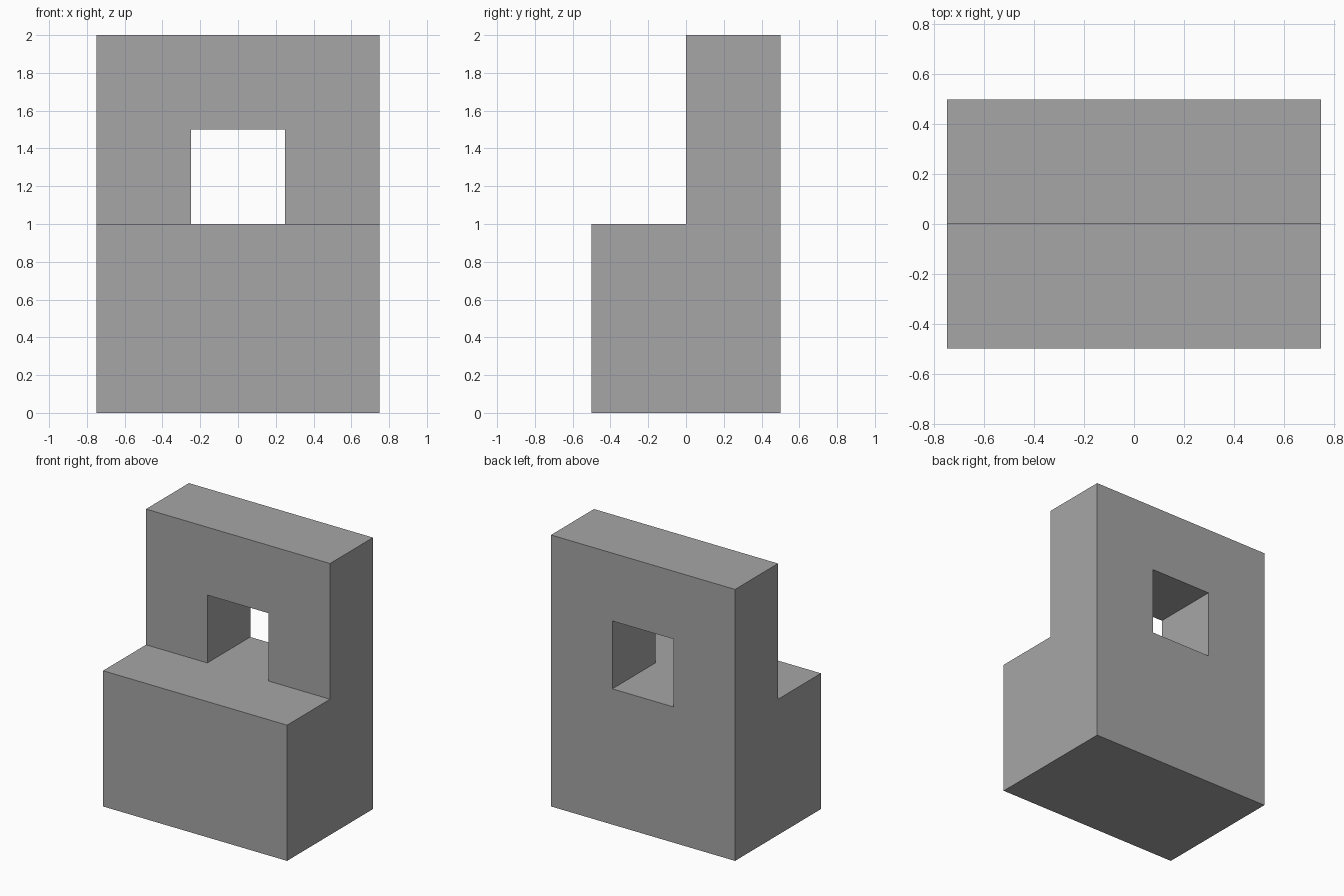
import bpy, bmesh

if "Cube" in bpy.data.objects:
    bpy.data.objects.remove(bpy.data.objects["Cube"])

# Stepped block with a square window: occupied cells on a coarse grid
xs = [-0.75, -0.25, 0.25, 0.75]
ys = [-0.5, 0.0, 0.5]
zs = [0.0, 1.0, 1.5, 2.0]


def solid(i, j, k):
    if not (0 <= i < 3 and 0 <= j < 2 and 0 <= k < 3):
        return False
    if k == 0:
        return True                      # full-depth base
    return j == 1 and (i, k) != (1, 1)   # rear wall, minus the window


bm = bmesh.new()


def add_face(cell, axis, side):
    """Outward quad on one side of a grid cell."""
    a, b = (axis + 1) % 3, (axis + 2) % 3
    loop = [(0, 0), (1, 0), (1, 1), (0, 1)]
    verts = []
    for da, db in (loop if side else loop[::-1]):
        p = list(cell)
        p[axis] += side
        p[a] += da
        p[b] += db
        verts.append(bm.verts.new((xs[p[0]], ys[p[1]], zs[p[2]])))
    bm.faces.new(verts)


# Outer skin only: faces between a solid and an empty cell
for i in range(3):
    for j in range(2):
        for k in range(3):
            if not solid(i, j, k):
                continue
            for axis in range(3):
                for side in (0, 1):
                    n = [i, j, k]
                    n[axis] += 1 if side else -1
                    if not solid(*n):
                        add_face((i, j, k), axis, side)

# Weld and merge coplanar faces
bmesh.ops.remove_doubles(bm, verts=bm.verts[:], dist=1e-4)
bmesh.ops.dissolve_limit(bm, angle_limit=0.01, verts=bm.verts[:], edges=bm.edges[:])

mesh = bpy.data.meshes.new("stepped_block")
bm.to_mesh(mesh)
bm.free()

# Plain grey finish
grey = bpy.data.materials.new("plain grey")
grey.diffuse_color = (0.38, 0.38, 0.39, 1.0)
grey.use_nodes = True
grey.node_tree.nodes["Principled BSDF"].inputs["Base Color"].default_value = grey.diffuse_color
mesh.materials.append(grey)

block = bpy.data.objects.new("stepped_block", mesh)
bpy.context.collection.objects.link(block)
